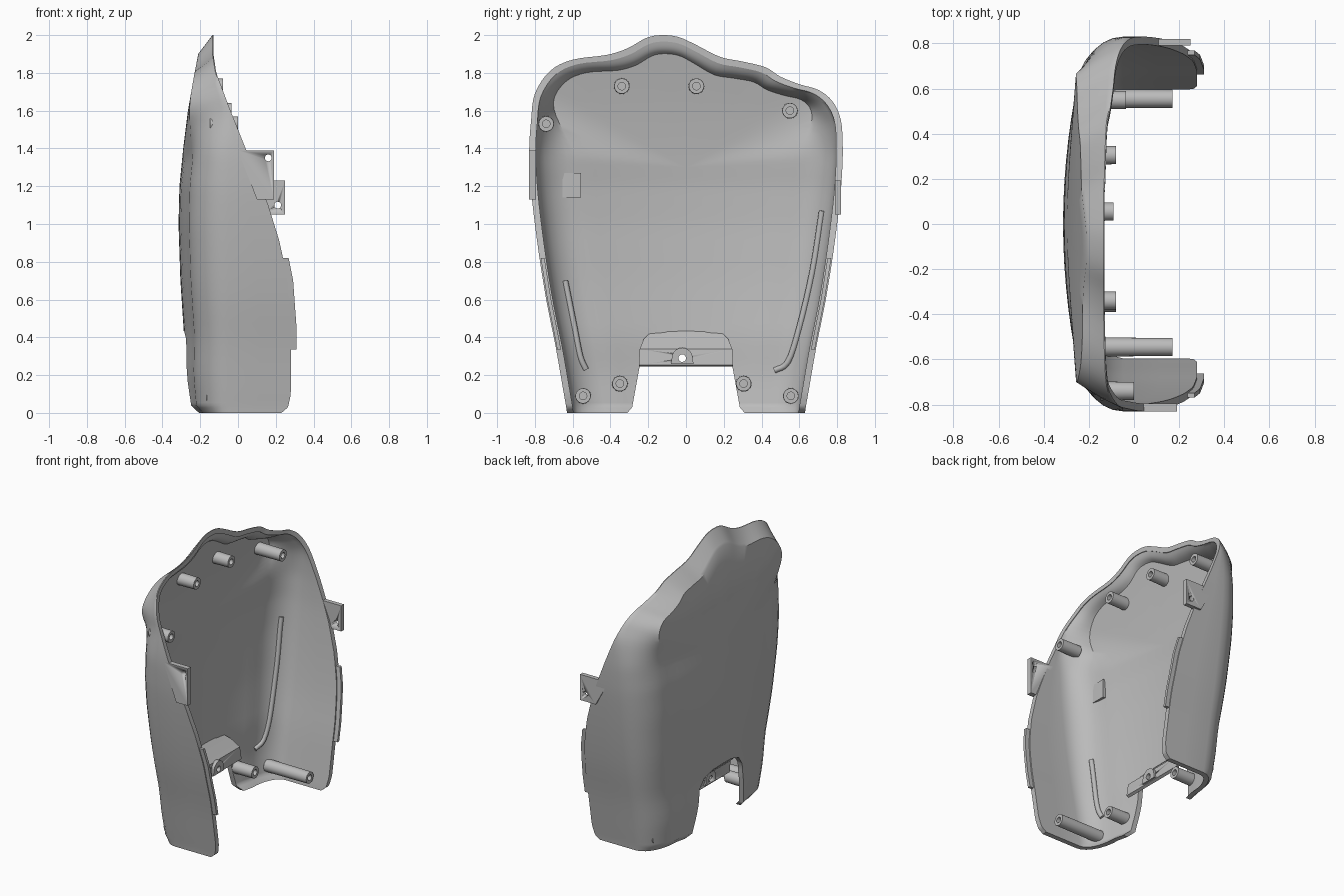
import bpy, bmesh, math
from mathutils import Vector
from mathutils.bvhtree import BVHTree

if "Cube" in bpy.data.objects:
    bpy.data.objects.remove(bpy.data.objects["Cube"])

GREY = (0.5, 0.5, 0.5, 1)
grey = bpy.data.materials.new("plain_grey")
grey.use_nodes = True
grey.diffuse_color = GREY
grey.node_tree.nodes["Principled BSDF"].inputs["Base Color"].default_value = GREY

# Half-outline of the sides (z, y), rim depth and back depth (z, x)
SIDE = [(0, .63), (.04, .636), (.12, .65), (.35, .69), (.6, .74), (.85, .78), (1.1, .812), (1.25, .825), (1.4, .83), (1.55, .82)]
CROWN = [(.775, 1.65), (.7, 1.71), (.6, 1.74), (.5, 1.78), (.42, 1.83), (.3, 1.86), (.18, 1.885),
         (.05, 1.95), (-.04, 1.99), (-.13, 2.0), (-.21, 1.985), (-.31, 1.93), (-.42, 1.895),
         (-.6, 1.87), (-.72, 1.81), (-.8, 1.69)]
RIM = [(0, .23), (.03, .265), (.1, .28), (.45, .28), (.7, .262), (.9, .222), (1.1, .16), (1.4, .04), (1.6, -.04), (1.8, -.115), (1.9, -.13)]
BACK = [(0, -.24), (.04, -.275), (.2, -.29), (.4, -.285), (.7, -.305), (1, -.315), (1.2, -.31), (1.4, -.29), (1.6, -.265), (1.8, -.23), (1.9, -.21)]
THICK = .035
POLE = 1.3


def table(points, z):
    """Straight interpolation in a sorted table."""
    if z <= points[0][0]:
        return points[0][1]
    for (a, u), (b, v) in zip(points, points[1:]):
        if z <= b:
            return u + (v - u) * (z - a) / (b - a)
    return points[-1][1]


def smooth_path(points, steps=4):
    """Catmull-Rom curve through the points."""
    p = [Vector(q) for q in points]
    p = [p[0] * 2 - p[1]] + p + [p[-1] * 2 - p[-2]]
    out = []
    for a, b, c, d in zip(p, p[1:], p[2:], p[3:]):
        for k in range(steps):
            t = k / steps
            out.append((b * 2 + (c - a) * t + (a * 2 - b * 5 + c * 4 - d) * t * t
                        + (b * 3 - a - c * 3 + d) * t ** 3) / 2)
    return out + [p[-2]]


def finish(name, bm, angle=35):
    bmesh.ops.remove_doubles(bm, verts=bm.verts, dist=1e-4)
    bmesh.ops.recalc_face_normals(bm, faces=bm.faces)
    mesh = bpy.data.meshes.new(name)
    bm.to_mesh(mesh)
    mesh.materials.append(grey)
    ob = bpy.data.objects.new(name, mesh)
    bpy.context.collection.objects.link(ob)
    select(ob)
    bpy.ops.object.shade_smooth_by_angle(angle=math.radians(angle))
    return ob


def select(ob):
    bpy.ops.object.select_all(action='DESELECT')
    ob.select_set(True)
    bpy.context.view_layer.objects.active = ob


def prism(name, outline, axis, lo, hi):
    """Extrude a flat outline along x (outline in y, z) or y (outline in x, z)."""
    bm = bmesh.new()
    place = (lambda p, h: (h, p[0], p[1])) if axis == 'x' else (lambda p, h: (p[0], h, p[1]))
    a, b = ([bm.verts.new(place(p, h)) for p in outline] for h in (lo, hi))
    bm.faces.new(a)
    bm.faces.new(b)
    for i in range(len(a)):
        j = (i + 1) % len(a)
        bm.faces.new((a[i], a[j], b[j], b[i]))
    return finish(name, bm)


def circle(u, v, r, n=24):
    return [(u + r * math.cos(k * math.tau / n), v + r * math.sin(k * math.tau / n)) for k in range(n)]


def cut(ob, cutter):
    cutter.hide_render = True
    mod = ob.modifiers.new("cut", 'BOOLEAN')
    mod.operation, mod.solver, mod.object = 'DIFFERENCE', 'EXACT', cutter
    select(ob)
    bpy.ops.object.modifier_apply(modifier=mod.name)
    bpy.data.objects.remove(cutter)


# Shell: ribs running from the outline, over the corner, to the spine
def rib(p):
    y, z = p
    to_spine = Vector((0, min(z, POLE))) - p
    length = to_spine.length
    w = min(max((z - 1.35) / .4, 0), 1)
    w = w * w * (3 - 2 * w)
    radius = .25 + (.1 - .25) * w
    rim = table(RIM, z)
    corner = min(rim - .005, -.05)
    height = lambda d: (p + to_spine * (d / length)).y
    rows = [(0, rim, 0), (0, (rim + corner) / 2, 0)]
    for k in range(8):
        s = k / 7
        a = s * math.pi / 2
        d = radius * ((1 - math.cos(a)) * (1 - w) + s * w)
        x = corner + (table(BACK, height(radius)) + .05 * (1 - w) - corner) * (math.sin(a) * (1 - w) + s * w)
        rows.append((d, x, a))
    for k in range(1, 7):
        d = radius + (length - radius) * k / 6
        rows.append((d, table(BACK, height(d)) + .05 * (1 - w) * (1 - k / 6) ** 2, math.pi / 2))
    outer, inner = [], []
    for j, (d, x, a) in enumerate(rows):
        for layer, t in ((outer, 0), (inner, THICK)):
            q = p + to_spine * ((d + t * math.cos(a)) / length)
            layer.append((x + t * math.sin(a), q.x, q.y))
    return outer, inner


sides = [(y, z) for z, y in SIDE]
path = smooth_path(sides + CROWN + [(-y, z) for y, z in reversed(sides)])
bm = bmesh.new()
ribs = [[[bm.verts.new(c) for c in layer] for layer in rib(p)] for p in path]
for (o1, i1), (o2, i2) in zip(ribs, ribs[1:]):
    bm.faces.new((o1[0], o2[0], i2[0], i1[0]))
    for j in range(len(o1) - 1):
        bm.faces.new((o1[j], o1[j + 1], o2[j + 1], o2[j]))
        bm.faces.new((i1[j], i2[j], i2[j + 1], i1[j + 1]))
for o, i in (ribs[0], ribs[-1]):
    for j in range(len(o) - 1):
        bm.faces.new((o[j], i[j], i[j + 1], o[j + 1]))
bm.normal_update()
shell = finish("shell", bm)
tree = BVHTree.FromBMesh(bm)


def inside(y, z):
    """Depth of the inner surface at a point."""
    hit = tree.ray_cast(Vector((1, y, z)), Vector((-1, 0, 0)))[0]
    return hit.x if hit else -.25


# Arched notch between the legs
half = [(.32, -.1), (.31, 0), (.285, .03), (.245, .25), (.235, .34), (.19, .4), (.1, .43)]
arch = half + [(0, .434)] + [(-y, z) for y, z in reversed(half)]
cut(shell, prism("notch_cutter", arch, 'x', -.6, .6))
select(shell)
bpy.ops.object.shade_smooth_by_angle(angle=math.radians(35))

# Sloping hood over the notch, with a drilled flange
bm = bmesh.new()
levels = [(-.285, .434, .1), (-.265, .415, .19), (-.23, .38, .225), (-.175, .33, .245), (-.165, .245, .25)]
grid = [[bm.verts.new((x + t, s * y, z + t * .5)) for s in (-1, 1) for t in (0, .018)] for x, z, y in levels]
for a, b in zip(grid, grid[1:]):
    for i, j in ((0, 1), (1, 3), (3, 2), (2, 0)):
        bm.faces.new((a[i], a[j], b[j], b[i]))
for g in (grid[0], grid[-1]):
    bm.faces.new((g[0], g[1], g[3], g[2]))
hood = finish("notch_hood", bm)
tab = prism("hood_lug", [(-.08, .26)] + [(-.02 + .055 * math.cos(a), .29 + .055 * math.sin(a))
            for a in (math.pi * (1 - k / 12) for k in range(13))] + [(.04, .26)], 'x', -.18, -.135)
for ob in (hood, tab):
    cut(ob, prism("drill", circle(-.02, .29, .02), 'x', -.4, .2))


# Hollow screw posts: y, z, tip x
def post(y, z, tip):
    bm = bmesh.new()
    base = inside(y, z) - .015
    profile = [(.042, base), (.04, tip), (.02, tip), (.02, tip - .04), (.0, tip - .04)]
    rings = [[bm.verts.new((x, v, u)) for v, u in circle(y, z, r)] for r, x in profile]
    for a, b in zip(rings, rings[1:]):
        for k in range(len(a)):
            n = (k + 1) % len(a)
            bm.faces.new((a[k], a[n], b[n], b[k]))
    finish("screw_post", bm)


for spot in [(-.34, 1.73, -.08), (.055, 1.73, -.09), (.55, 1.6, -.035), (-.74, 1.53, 0),
             (-.545, .09, .17), (.555, .09, .17), (-.35, .155, -.08), (.305, .155, -.08)]:
    post(*spot)

# Drilled side brackets
right_bracket = prism("right_bracket", [(.0, 1.39), (.19, 1.39), (.19, 1.13), (.1, 1.13)], 'y', -.83, -.795)
cut(right_bracket, prism("drill", circle(.16, 1.35, .018), 'y', -1, -.6))
left_bracket = prism("left_bracket", [(.03, 1.23), (.25, 1.23), (.25, 1.05), (.13, 1.05)], 'y', .79, .82)
cut(left_bracket, prism("drill", circle(.21, 1.1, .018), 'y', .6, 1))

# Locating lips along the side rims
for name, s in (("left_rim_lip", 1), ("right_rim_lip", -1)):
    bm = bmesh.new()
    rows = []
    for k in range(13):
        z = .335 + .485 * k / 12
        y, x = table(SIDE, z), table(RIM, z)
        rows.append([bm.verts.new((x + dx, s * (y - dy), z))
                     for dx, dy in ((-.02, .006), (.03, .006), (.03, .026), (-.02, .026))])
    for a, b in zip(rows, rows[1:]):
        for i in range(4):
            j = (i + 1) % 4
            bm.faces.new((a[i], a[j], b[j], b[i]))
    bm.faces.new(rows[0])
    bm.faces.new(rows[-1])
    finish(name, bm)


# Raised ribs along the inner corners
def corner_rib(name, spine):
    curve = bpy.data.curves.new(name, 'CURVE')
    curve.dimensions = '3D'
    curve.bevel_depth, curve.bevel_resolution, curve.use_fill_caps = .016, 3, True
    pts = smooth_path(spine)
    line = curve.splines.new('POLY')
    line.points.add(len(pts) - 1)
    for q, (y, z) in zip(line.points, pts):
        q.co = (inside(y, z), y, z, 1)
    curve.materials.append(grey)
    bpy.context.collection.objects.link(bpy.data.objects.new(name, curve))


corner_rib("left_corner_rib", [(.72, 1.07), (.67, .75), (.6, .45), (.54, .27), (.47, .225)])
corner_rib("right_corner_rib", [(-.64, .7), (-.59, .45), (-.56, .3), (-.53, .23)])

# Small square pad on the inner wall
xa, xb = inside(-.655, 1.2), inside(-.555, 1.2)
prism("square_pad", [(-.655, 1.14), (-.555, 1.14), (-.555, 1.27), (-.655, 1.27)], 'x', xb - .01, (xa + xb) / 2 + .01)
